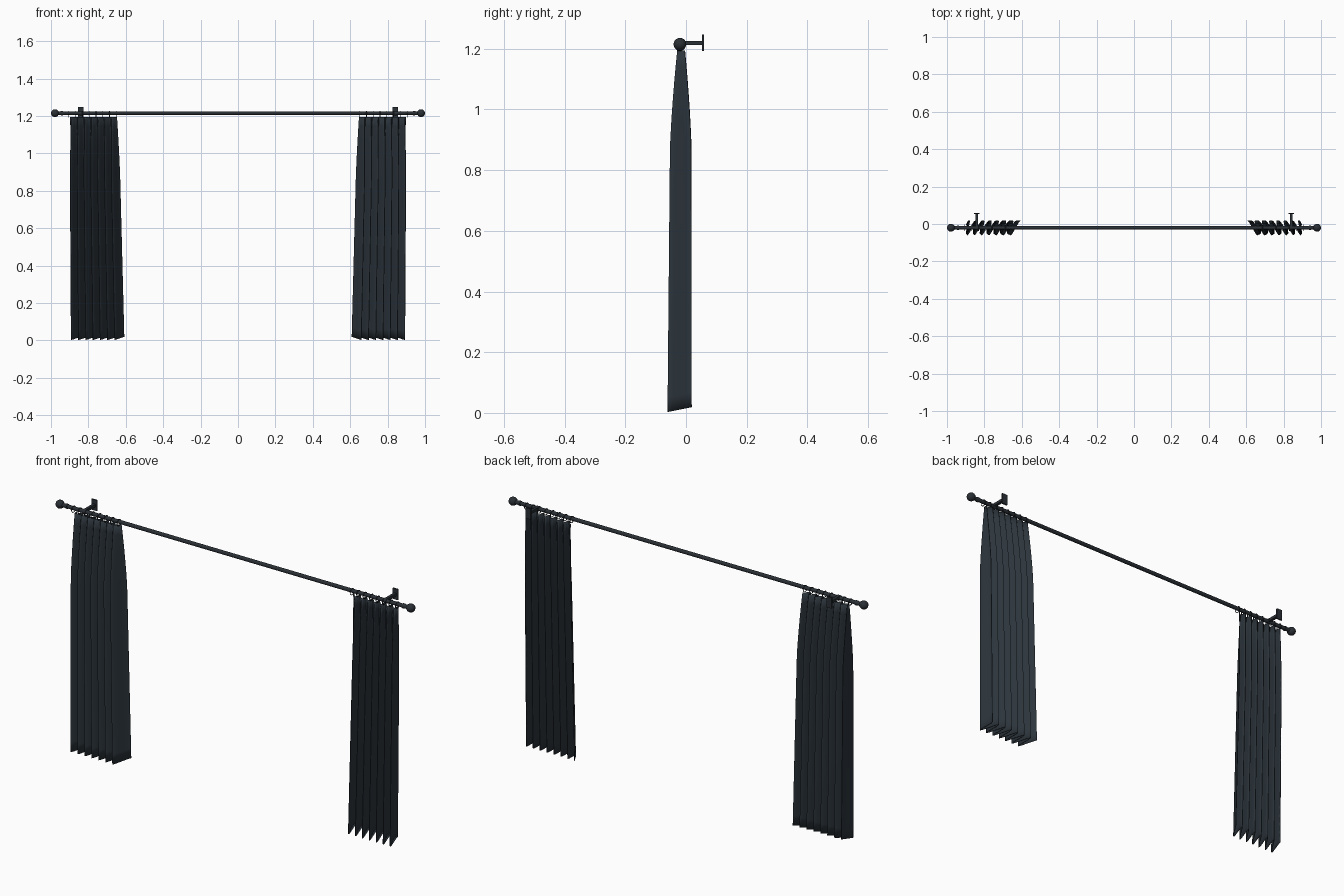
import bpy, bmesh, math
from mathutils import Matrix, Vector

if "Cube" in bpy.data.objects:
    bpy.data.objects.remove(bpy.data.objects["Cube"])


def material(name, rgb):
    m = bpy.data.materials.new(name)
    m.diffuse_color = (*rgb, 1)
    m.use_nodes = True
    m.node_tree.nodes["Principled BSDF"].inputs["Base Color"].default_value = m.diffuse_color
    return m


METAL = material("dark metal", (0.023, 0.029, 0.036))
CLOTH = material("dark slate cloth", (0.025, 0.035, 0.045))
ROD_Y, ROD_Z = -0.02, 1.215


def finish(bm, name, mat, smooth=True):
    bmesh.ops.recalc_face_normals(bm, faces=bm.faces)
    me = bpy.data.meshes.new(name)
    bm.to_mesh(me)
    bm.free()
    ob = bpy.data.objects.new(name, me)
    bpy.context.collection.objects.link(ob)
    me.materials.append(mat)
    if smooth:
        bpy.ops.object.select_all(action='DESELECT')
        ob.select_set(True)
        bpy.context.view_layer.objects.active = ob
        bpy.ops.object.shade_smooth_by_angle(angle=math.radians(40))
    return ob


def lathe_x(name, profile, segs=20):
    """Turn (x, radius) points around the rod axis."""
    bm = bmesh.new()
    vs = [bm.verts.new((x, ROD_Y, ROD_Z + r)) for x, r in profile]
    es = [bm.edges.new(p) for p in zip(vs, vs[1:])]
    bmesh.ops.spin(bm, geom=vs + es, cent=(0, ROD_Y, ROD_Z), axis=(1, 0, 0),
                   angle=2 * math.pi, steps=segs)
    bmesh.ops.remove_doubles(bm, verts=bm.verts, dist=1e-5)
    return finish(bm, name, METAL)


def box(name, lo, hi):
    bm = bmesh.new()
    lo, hi = Vector(lo), Vector(hi)
    bmesh.ops.create_cube(bm, size=1, matrix=Matrix.Translation((lo + hi) / 2)
                          @ Matrix.Diagonal((*(hi - lo), 1)))
    return finish(bm, name, METAL, False)


def curtain(name, s, folds=7, per=14, rows=24):
    """Pleated sheet: folds tight at the rings, deep and leaning lower down."""
    bm = bmesh.new()
    grid = []
    for j in range(rows + 1):
        t = j / rows                       # 0 at the top, 1 at the hem
        k = min(1, t / 0.27)
        amp = 0.012 + 0.021 * k * (2 - k) ** 0.5 + 0.006 * t
        mid = -0.016 - 0.005 * t
        outer = 0.903 - 0.008 * t
        inner = 0.652 - 0.028 * t
        row = []
        for i in range(folds * per + 1):
            u = i / (folds * per)
            w = math.cos(u * folds * 2 * math.pi)
            y = mid + amp * w
            x = outer + (inner - outer) * u - 0.4 * amp * w
            hem = 0.003 + 0.2 * (y + 0.06)   # hem rises a little at the back
            row.append(bm.verts.new((s * x, y, 1.195 + (hem - 1.195) * t)))
        grid.append(row)
    for a, b in zip(grid, grid[1:]):
        for i in range(len(a) - 1):
            bm.faces.new((a[i], a[i + 1], b[i + 1], b[i]))
    ob = finish(bm, name, CLOTH)
    mod = ob.modifiers.new("thickness", 'SOLIDIFY')
    mod.thickness = 0.002
    mod.offset = 0
    return ob


# Rod across the window
lathe_x("rod", [(-0.95, 0), (-0.95, 0.0095), (0.95, 0.0095), (0.95, 0)])

for s, side in ((-1, "left"), (1, "right")):
    # Finial: collar, tapered neck and ball
    ball = [(0.979 + 0.021 * math.cos(a), 0.021 * math.sin(a))
            for a in [math.pi * (1 - i / 12) * 0.83 for i in range(12)]] + [(1.0, 0)]
    prof = [(0.935, 0.0095), (0.935, 0.012), (0.943, 0.012), (0.952, 0.009)] + ball
    lathe_x("finial_" + side, [(s * x, r) for x, r in prof])

    # Wall bracket: arm, cup round the rod and wall plate
    x = s * 0.84
    box("bracket_arm_" + side, (x - 0.007, ROD_Y, 1.212), (x + 0.007, 0.055, 1.226))
    box("bracket_plate_" + side, (x - 0.015, 0.053, 1.193), (x + 0.015, 0.06, 1.247))
    lathe_x("bracket_cup_" + side,
            [(x - 0.007, 0.009), (x - 0.007, 0.0125), (x + 0.007, 0.0125), (x + 0.007, 0.009)])

    # Rings
    for i in range(8):
        rx = s * (0.904 - 0.253 * i / 7)
        bpy.ops.mesh.primitive_torus_add(
            location=(rx, ROD_Y, 1.21), rotation=(0, math.pi / 2, 0),
            major_radius=0.0155, minor_radius=0.002, major_segments=20, minor_segments=6)
        ring = bpy.context.object
        ring.name = f"ring_{side}_{i + 1}"
        ring.data.materials.append(METAL)
        bpy.ops.object.shade_smooth()

    curtain("curtain_" + side, s)
